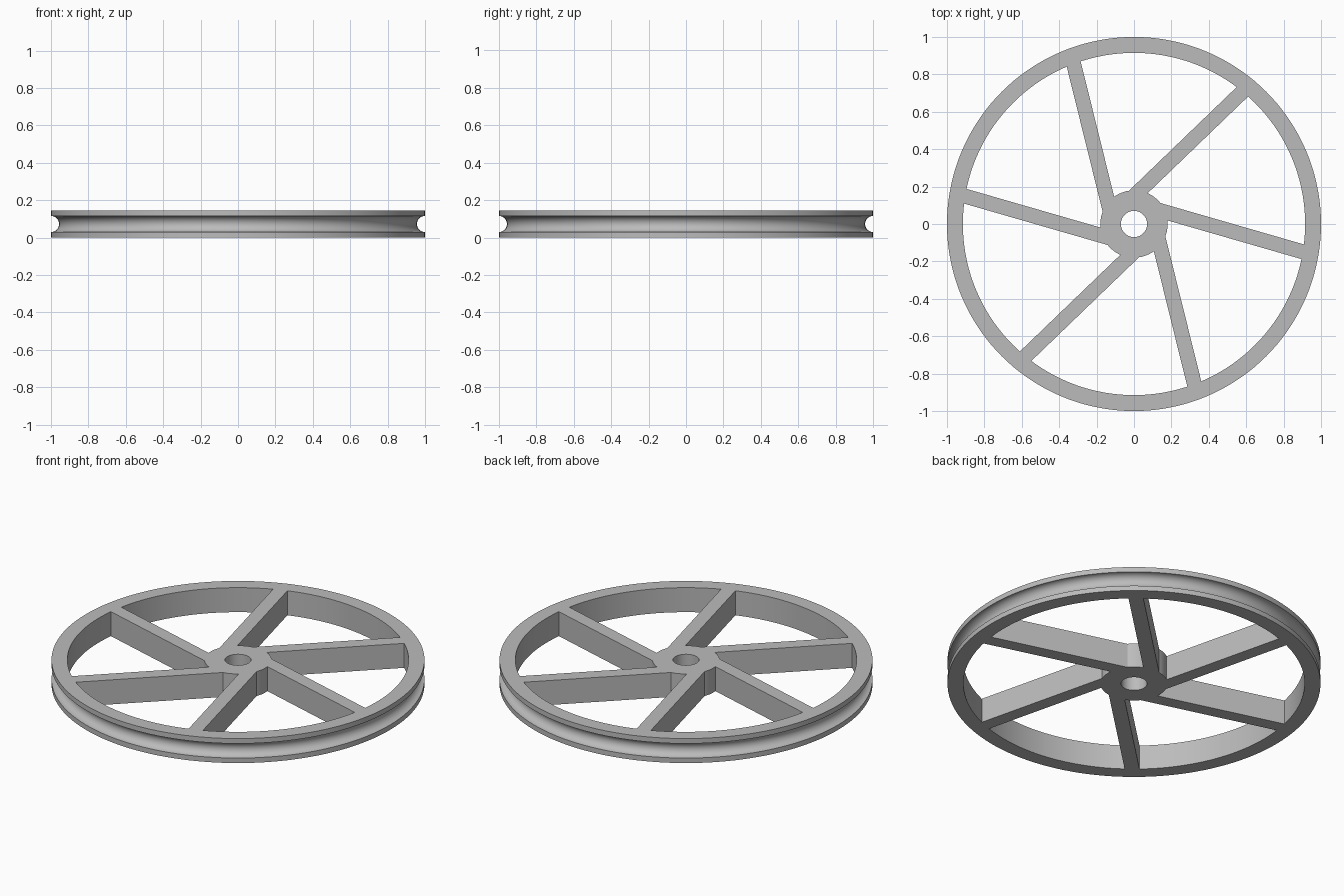
import bpy, bmesh
from math import pi, sin, cos, sqrt, radians

if "Cube" in bpy.data.objects:
    bpy.data.objects.remove(bpy.data.objects["Cube"], do_unlink=True)

HEIGHT = 0.145
RIM_INNER = 0.915
HUB_RADIUS, BORE = 0.18, 0.07
GROOVE = 0.043
SEGMENTS = 144

grey = bpy.data.materials.new("plain grey")
grey.use_nodes = True
colour = (0.5, 0.5, 0.5, 1)
grey.diffuse_color = colour
grey.node_tree.nodes["Principled BSDF"].inputs["Base Color"].default_value = colour


def finish(name, bm):
    """Turn a bmesh into a shaded grey object."""
    bmesh.ops.recalc_face_normals(bm, faces=bm.faces)
    mesh = bpy.data.meshes.new(name)
    bm.to_mesh(mesh)
    bm.free()
    mesh.materials.append(grey)
    obj = bpy.data.objects.new(name, mesh)
    bpy.context.collection.objects.link(obj)
    bpy.ops.object.select_all(action='DESELECT')
    obj.select_set(True)
    bpy.context.view_layer.objects.active = obj
    bpy.ops.object.shade_smooth_by_angle(angle=radians(30))
    return obj


def lathe(name, profile):
    """Revolve a closed (radius, z) profile around the z axis."""
    bm = bmesh.new()
    rings = []
    for i in range(SEGMENTS):
        a = 2 * pi * i / SEGMENTS
        rings.append([bm.verts.new((r * cos(a), r * sin(a), z)) for r, z in profile])
    for i, ring in enumerate(rings):
        following = rings[(i + 1) % SEGMENTS]
        for j in range(len(profile)):
            k = (j + 1) % len(profile)
            bm.faces.new((ring[j], following[j], following[k], ring[k]))
    return finish(name, bm)


def spoke(name, angle, low=0.068, high=0.147, steps=6):
    """Extrude an off-centre bar whose ends follow the hub and rim arcs."""
    bm = bmesh.new()
    offsets = [low + (high - low) * i / steps for i in range(steps + 1)]
    outline = [(sqrt((RIM_INNER + 0.001) ** 2 - o * o), o) for o in offsets]
    outline += [(sqrt((HUB_RADIUS - 0.001) ** 2 - o * o), o) for o in reversed(offsets)]
    c, s = cos(angle), sin(angle)
    base = bm.faces.new([bm.verts.new((x * c - y * s, x * s + y * c, 0))
                         for x, y in outline])
    top = bmesh.ops.extrude_face_region(bm, geom=[base], use_keep_orig=True)
    moved = [v for v in top["geom"] if isinstance(v, bmesh.types.BMVert)]
    bmesh.ops.translate(bm, verts=moved, vec=(0, 0, HEIGHT))
    return finish(name, bm)


# Rim with a half-round groove around its outside
groove = [(1 - GROOVE * cos(a), HEIGHT / 2 + GROOVE * sin(a))
          for a in (-pi / 2 + pi * i / 16 for i in range(17))]
lathe("rim", [(RIM_INNER, 0), (1, 0)] + groove + [(1, HEIGHT), (RIM_INNER, HEIGHT)])

# Hub with a through bore
lathe("hub", [(BORE, 0), (HUB_RADIUS, 0), (HUB_RADIUS, HEIGHT), (BORE, HEIGHT)])

# Six slanted spokes
for n in range(6):
    spoke(f"spoke_{n + 1}", radians(43.9 + 60 * n))
